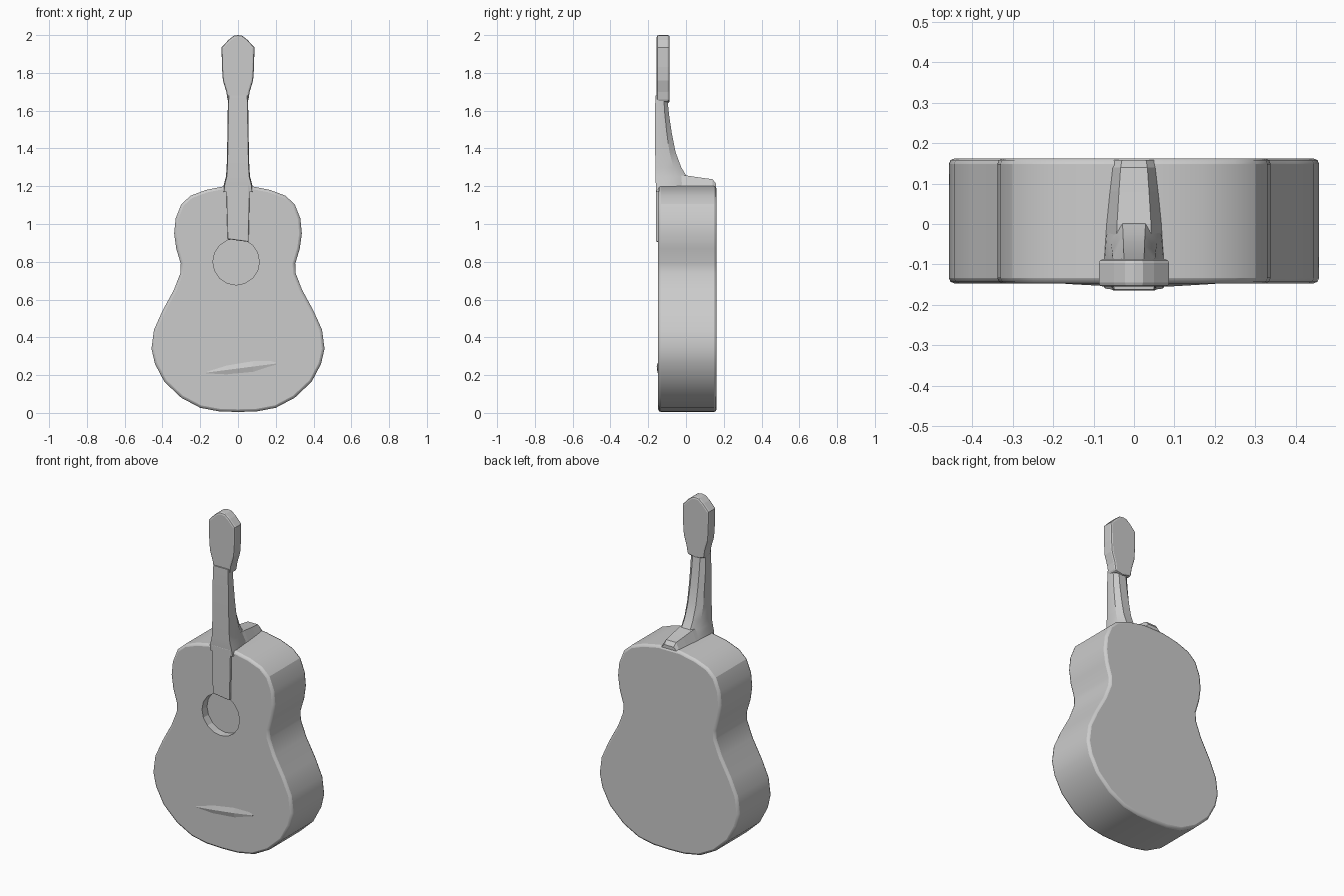
import bpy, bmesh, math
from mathutils import Vector

cube = bpy.data.objects.get("Cube")
if cube:
    bpy.data.objects.remove(cube, do_unlink=True)

grey = bpy.data.materials.new("plain grey")
grey.use_nodes = True
grey.diffuse_color = (0.6, 0.6, 0.6, 1)
grey.node_tree.nodes["Principled BSDF"].inputs["Base Color"].default_value = (0.6, 0.6, 0.6, 1)


def loft(name, rings):
    """Skin a list of closed rings with equal point counts and cap both ends."""
    bm = bmesh.new()
    loops = [[bm.verts.new(p) for p in ring] for ring in rings]
    n = len(loops[0])
    for a, b in zip(loops, loops[1:]):
        for i in range(n):
            j = (i + 1) % n
            bm.faces.new((a[i], a[j], b[j], b[i]))
    bm.faces.new(loops[0])
    bm.faces.new(loops[-1])
    bmesh.ops.recalc_face_normals(bm, faces=bm.faces)
    mesh = bpy.data.meshes.new(name)
    bm.to_mesh(mesh)
    bm.free()
    mesh.materials.append(grey)
    obj = bpy.data.objects.new(name, mesh)
    bpy.context.collection.objects.link(obj)
    return obj


def smooth(obj, angle):
    bpy.ops.object.select_all(action="DESELECT")
    obj.select_set(True)
    bpy.context.view_layer.objects.active = obj
    bpy.ops.object.shade_smooth_by_angle(angle=math.radians(angle))


def slab(name, outline, front, back, bevel):
    """Extrude an x-z outline between two depths, with softened rims."""
    obj = loft(name, [[(x, y, z) for x, z in outline] for y in (front, back)])
    mod = obj.modifiers.new("soft rim", "BEVEL")
    mod.width = bevel
    mod.segments = 2
    mod.limit_method = "ANGLE"
    mod.angle_limit = math.radians(50)
    return obj


def mirrored(half):
    """Complete a half outline that starts and ends on the centre line."""
    return half + [(-x, z) for x, z in reversed(half[1:-1])]


# Hollow-waisted body
body_half = [(0, 0.005), (0.1, 0.008), (0.2, 0.027), (0.3, 0.08), (0.39, 0.165),
             (0.44, 0.26), (0.458, 0.34), (0.445, 0.44), (0.4, 0.54), (0.34, 0.65),
             (0.305, 0.74), (0.303, 0.79), (0.327, 0.87), (0.338, 0.95), (0.33, 1.03),
             (0.3, 1.105), (0.25, 1.15), (0.17, 1.18), (0.07, 1.2), (0, 1.2)]
body = slab("body", mirrored(body_half), -0.147, 0.162, 0.014)

# Sound hole recess
hole = [(-0.01 + 0.123 * math.cos(math.tau * i / 16),
         0.8 + 0.123 * math.sin(math.tau * i / 16)) for i in range(16)]
cutter = loft("sound_hole_cutter", [[(x, y, z) for x, z in hole] for y in (-0.25, -0.1)])
cutter.hide_render = True
cutter.hide_viewport = True
cutter.display_type = "WIRE"
cut = body.modifiers.new("sound hole", "BOOLEAN")
cut.operation = "DIFFERENCE"
cut.object = cutter
cut.solver = "EXACT"

# Fingerboard end lying on the body, with a slanted lower end
slab("fingerboard", [(-0.055, 0.92), (0.056, 0.905), (0.063, 1.21), (-0.063, 1.21)],
     -0.16, -0.13, 0.006)

# Low bridge, tapering into the top
loft("bridge", [[(x, -0.145, 0.235 + x * 0.13 - h), (x, -0.147 - d, 0.235 + x * 0.13),
                 (x, -0.145, 0.235 + x * 0.13 + h)]
                for x, h, d in ((-0.17, 0.01, 0.001), (-0.06, 0.03, 0.007),
                                (0.08, 0.035, 0.008), (0.2, 0.02, 0.001))])


# Neck: flat front and rounded back, curving out into the heel
def neck_ring(z, w, front, back):
    depth = back - front
    return [(-w * 0.93, front, z), (w * 0.93, front, z), (w, front + depth * 0.2, z),
            (w * 0.9, front + depth * 0.7, z), (w * 0.45, back, z),
            (-w * 0.45, back, z), (-w * 0.9, front + depth * 0.7, z),
            (-w, front + depth * 0.2, z)]


neck = loft("neck", [neck_ring(*r) for r in (
    (1.17, 0.08, -0.157, 0.03), (1.21, 0.075, -0.16, 0.03), (1.25, 0.064, -0.161, 0.005),
    (1.3, 0.06, -0.162, -0.025), (1.38, 0.058, -0.163, -0.055), (1.48, 0.056, -0.163, -0.075),
    (1.58, 0.055, -0.164, -0.09), (1.68, 0.052, -0.162, -0.1))])
smooth(neck, 30)

# Heel ridge running to the back of the body
loft("heel", [[(-w, y, 1.16), (-w, y, 1.195), (-w * 0.6, y, top), (w * 0.6, y, top),
               (w, y, 1.195), (w, y, 1.16)]
              for y, w, top in ((-0.13, 0.078, 1.26), (0.0, 0.07, 1.257), (0.08, 0.062, 1.245),
                                (0.14, 0.055, 1.237), (0.158, 0.05, 1.215))])

# Paddle-shaped headstock
head_half = [(0, 1.64), (0.054, 1.65), (0.062, 1.7), (0.08, 1.76), (0.085, 1.83),
             (0.087, 1.935), (0.05, 1.975), (0.022, 1.997), (0, 2.0)]
slab("headstock", mirrored(head_half), -0.155, -0.087, 0.01)

smooth(body, 25)
